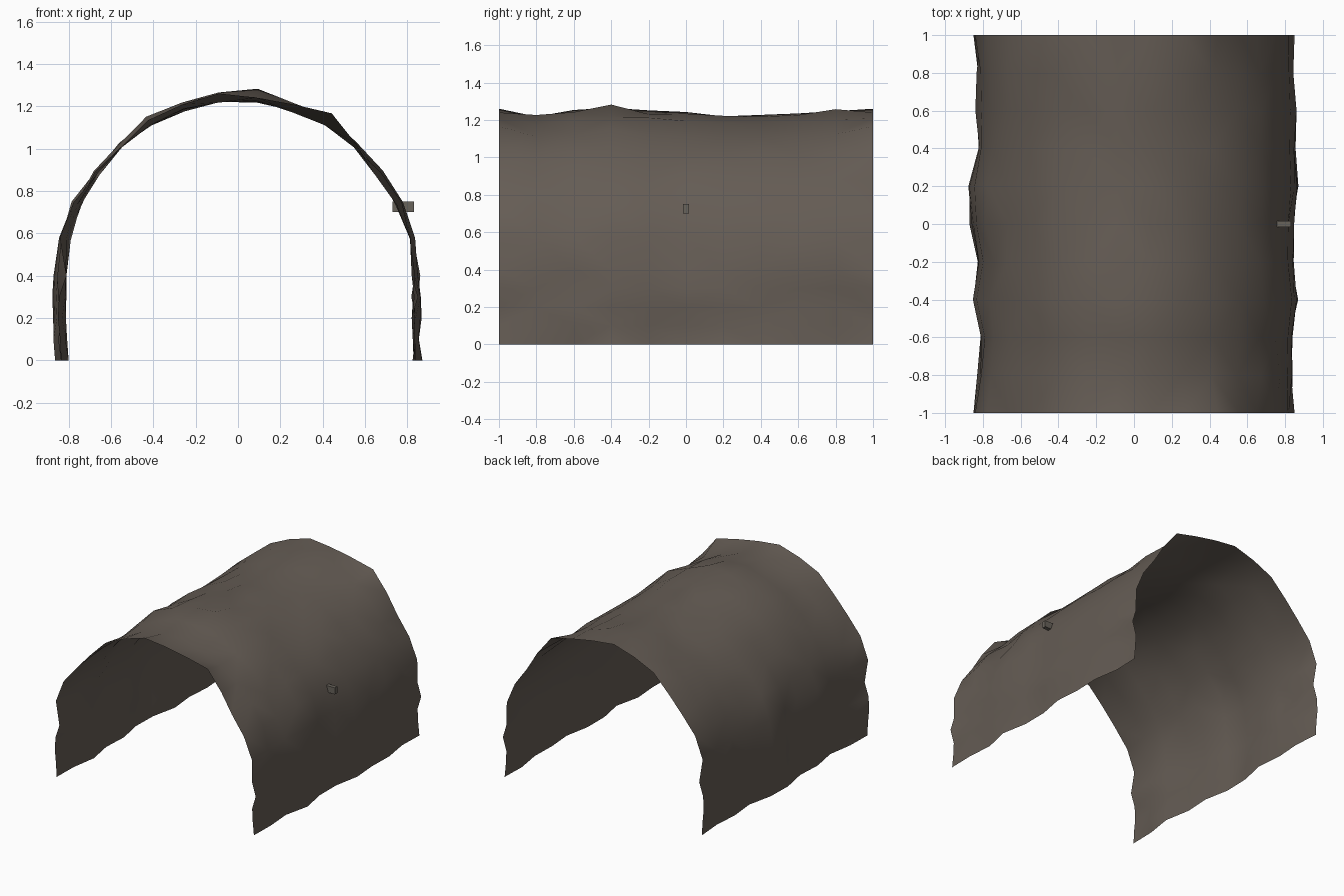
import bpy, bmesh, math, random
from mathutils import Vector

if "Cube" in bpy.data.objects:
    bpy.data.objects.remove(bpy.data.objects["Cube"])

random.seed(5)


def material(name, rgb):
    m = bpy.data.materials.new(name)
    m.diffuse_color = (*rgb, 1)
    m.use_nodes = True
    m.node_tree.nodes["Principled BSDF"].inputs["Base Color"].default_value = m.diffuse_color
    return m


rock = material("brown rock", (0.13, 0.108, 0.09))
bracket_mat = material("dull bracket grey", (0.14, 0.125, 0.105))


def finish(name, bm, mat, smooth):
    me = bpy.data.meshes.new(name)
    bm.to_mesh(me)
    bm.free()
    me.materials.append(mat)
    for p in me.polygons:
        p.use_smooth = smooth
    ob = bpy.data.objects.new(name, me)
    bpy.context.collection.objects.link(ob)
    return ob


# Arch skeleton: straight walls, then a half circle; (centre height, angle)
SPRING = 0.4
skeleton = [(0.1 * i, 0.0) for i in range(4)]
skeleton += [(SPRING, math.pi * i / 15) for i in range(16)]
skeleton += [(0.1 * i, math.pi) for i in (3, 2, 1, 0)]

# Both open ends share one rough outline (radius at each skeleton point)
end_radii = [.835, .825, .82, .85, .82, .835, .82, .803, .835, .885, .85, .845,
             .865, .85, .848, .82, .82, .85, .86, .812, .845, .85, .84, .835]

# Outermost reach of each inner ring: right wall, crown, left wall
R = 0.842
right = [.86, .845, .875, .86, .855, .88, .87, .875, .85]
crown = [1.24, 1.27, 1.295, 1.265, 1.255, 1.24, 1.245, 1.25, 1.27]
left = [.84, .82, .86, .835, .88, .885, .84, .85, .84]


def ring_radii(j):
    if j in (0, 10):
        return end_radii
    dr, dc, dl = right[j - 1] - R, crown[j - 1] - SPRING - R, left[j - 1] - R
    out = []
    for z, a in skeleton:
        s, c = math.sin(a), math.cos(a)
        bulge = dc * s ** 4 + (dr if c > 0 else dl) * c ** 4
        out.append(R + bulge - random.uniform(0.006, 0.03))
    return out


# Rough tunnel shell
bm = bmesh.new()
rings = []
for j in range(11):
    rings.append([bm.verts.new((r * math.cos(a), -1 + 0.2 * j, z + r * math.sin(a)))
                  for (z, a), r in zip(skeleton, ring_radii(j))])
for a, b in zip(rings, rings[1:]):
    for i in range(len(a) - 1):
        bm.faces.new((a[i], b[i], b[i + 1], a[i + 1]))
bm.normal_update()
# Make the outside face outward
ref = max(bm.faces, key=lambda f: f.calc_center_median().z)
if ref.normal.z < 0:
    bmesh.ops.reverse_faces(bm, faces=bm.faces[:])
bmesh.ops.triangulate(bm, faces=bm.faces[:])
finish("tunnel_shell", bm, rock, True)

# Small wall bracket poking through the right side
bm = bmesh.new()
bmesh.ops.create_cube(bm, size=1)
bmesh.ops.scale(bm, vec=Vector((0.10, 0.03, 0.05)), verts=bm.verts)
bmesh.ops.translate(bm, vec=Vector((0.78, 0, 0.725)), verts=bm.verts)
finish("wall_bracket", bm, bracket_mat, False)
